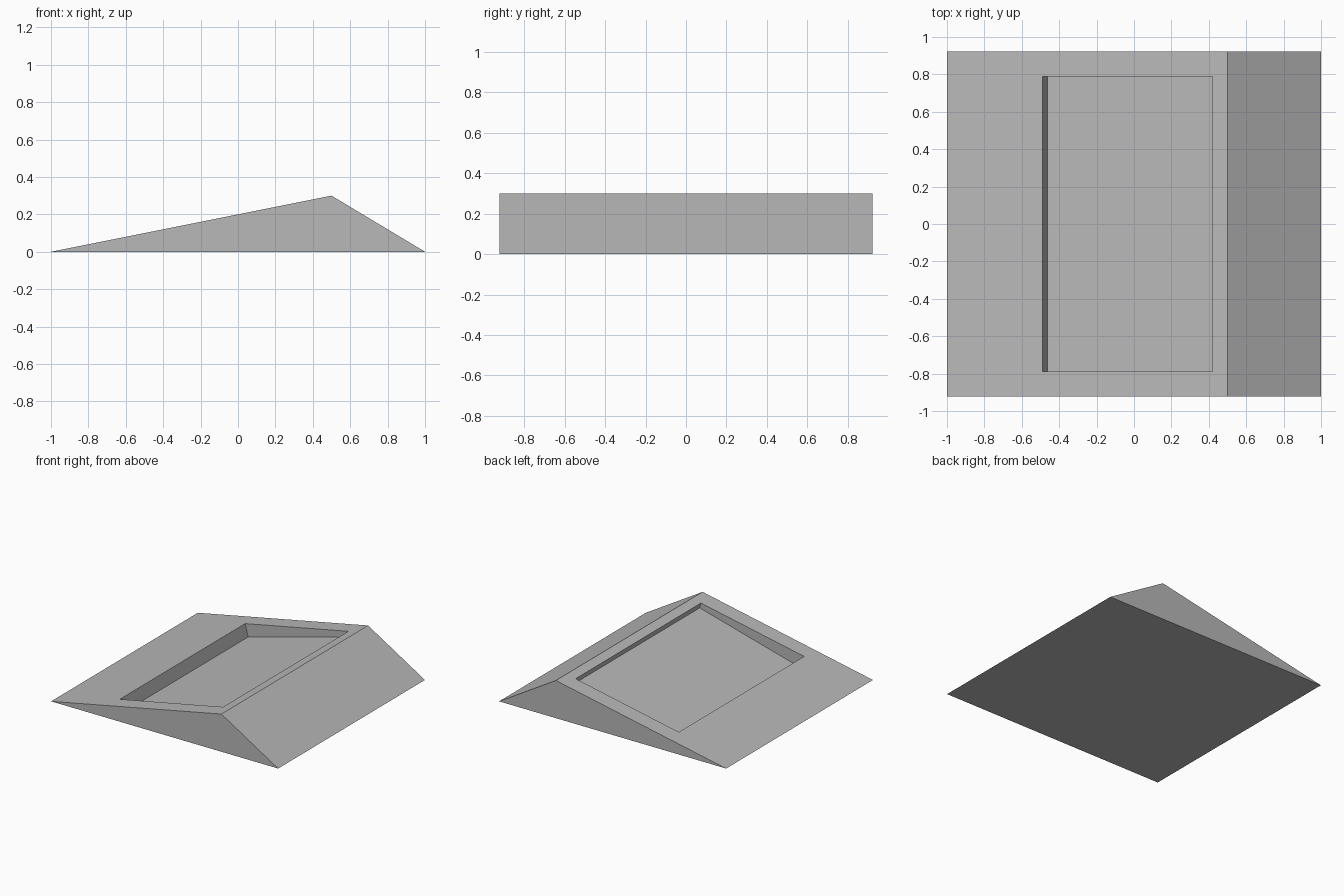
import bpy
import bmesh
from math import radians
from mathutils import Matrix, Vector

cube = bpy.data.objects.get("Cube")
if cube:
    bpy.data.objects.remove(cube, do_unlink=True)

# Single plain grey
grey = bpy.data.materials.new("plain_grey")
grey.use_nodes = True
colour = (0.48, 0.48, 0.48, 1.0)
grey.diffuse_color = colour
grey.node_tree.nodes["Principled BSDF"].inputs["Base Color"].default_value = colour


def extrude_profile(name, profile, half_width):
    """Extrude an x-z outline evenly along y into a closed solid."""
    bm = bmesh.new()
    face = bm.faces.new([bm.verts.new((x, -half_width, z)) for x, z in profile])
    grown = bmesh.ops.extrude_face_region(bm, geom=[face])["geom"]
    verts = [g for g in grown if isinstance(g, bmesh.types.BMVert)]
    bmesh.ops.translate(bm, verts=verts, vec=(0, 2 * half_width, 0))
    bmesh.ops.recalc_face_normals(bm, faces=bm.faces)
    mesh = bpy.data.meshes.new(name)
    bm.to_mesh(mesh)
    bm.free()
    mesh.materials.append(grey)
    obj = bpy.data.objects.new(name, mesh)
    bpy.context.collection.objects.link(obj)
    return obj


# Wedge body: long shallow slope, short steep slope
body = extrude_profile("wedge_body", [(-1, 0), (1, 0), (0.5, 0.3)], 0.923)

# Recess cutter: a box tilted a little more steeply than the long slope
length, height = 0.925, 0.4
cutter = extrude_profile(
    "recess_cutter", [(0, 0), (length, 0), (length, height), (0, height)], 0.788)
tilt = Matrix.Rotation(radians(-15), 4, "Y")
cutter.data.transform(Matrix.Translation(Vector((-0.462, 0, 0.003))) @ tilt)
cutter.hide_render = True
cutter.hide_viewport = True
cutter.display_type = "WIRE"

cut = body.modifiers.new("recess", "BOOLEAN")
cut.operation = "DIFFERENCE"
cut.solver = "EXACT"
cut.object = cutter

# Apply the cut and drop the helper
depsgraph = bpy.context.evaluated_depsgraph_get()
carved = bpy.data.meshes.new_from_object(body.evaluated_get(depsgraph))
body.modifiers.clear()
body.data = carved
bpy.data.objects.remove(cutter, do_unlink=True)
